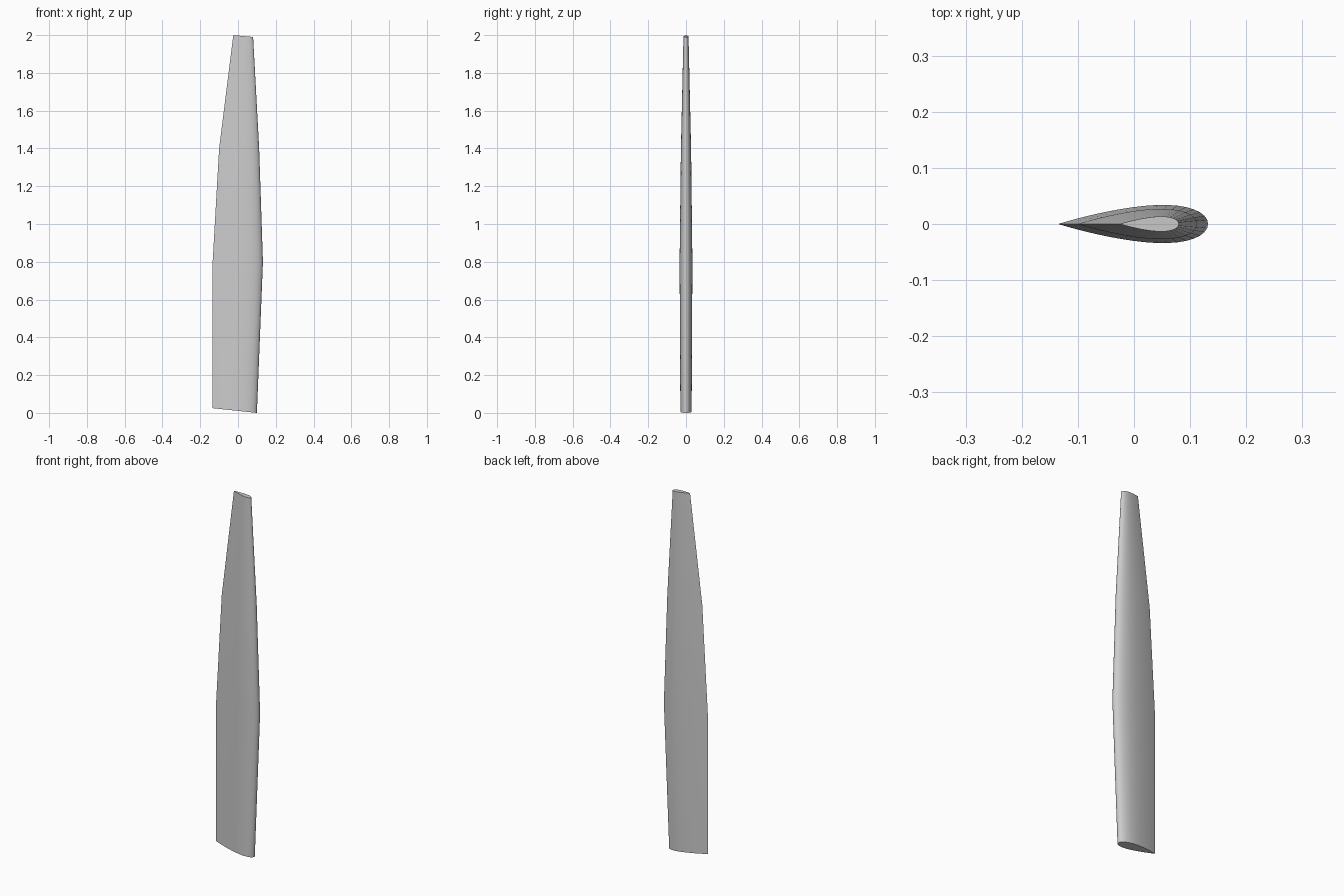
import bpy
import bmesh
import math

cube = bpy.data.objects.get("Cube")
if cube:
    bpy.data.objects.remove(cube)

grey = bpy.data.materials.new("light_grey")
grey.use_nodes = True
colour = (0.6, 0.6, 0.6, 1)
grey.diffuse_color = colour
grey.node_tree.nodes["Principled BSDF"].inputs["Base Color"].default_value = colour

THICKNESS = 0.255
STEPS = 20


def half_thickness(t):
    """Symmetric foil with a closed trailing edge, t = 0 at the nose."""
    return 5 * THICKNESS * (0.2969 * math.sqrt(t) - 0.126 * t - 0.3516 * t ** 2
                            + 0.2843 * t ** 3 - 0.1036 * t ** 4)


def foil_outline():
    """Points from the trailing edge round the nose and back, without a repeat."""
    points = []
    for i in range(2 * STEPS):
        angle = math.pi * i / STEPS
        t = (1 + math.cos(angle)) / 2
        side = 1 if i < STEPS else -1
        y = 0 if i == 0 else side * half_thickness(t)
        points.append((t, y))
    return points


# Sections: trailing x, trailing z, leading x, leading z
sections = [
    (-0.135, 0.025, 0.10, 0.0),
    (-0.135, 0.785, 0.132, 0.80),
    (-0.10, 1.40, 0.112, 1.40),
    (-0.025, 2.0, 0.08, 1.99),
]

# Loft the blade through the sections and cap both ends
bm = bmesh.new()
rings = []
for tx, tz, lx, lz in sections:
    chord = lx - tx
    rings.append([bm.verts.new((lx - chord * t, chord * y, lz + (tz - lz) * t))
                  for t, y in foil_outline()])
for low, high in zip(rings, rings[1:]):
    for i in range(len(low)):
        j = (i + 1) % len(low)
        bm.faces.new((low[i], low[j], high[j], high[i]))
bm.faces.new(rings[0])
bm.faces.new(rings[-1])
bmesh.ops.recalc_face_normals(bm, faces=bm.faces)

mesh = bpy.data.meshes.new("blade")
bm.to_mesh(mesh)
bm.free()
mesh.materials.append(grey)
blade = bpy.data.objects.new("blade", mesh)
bpy.context.collection.objects.link(blade)

# Smooth skin with crisp caps and trailing edge
bpy.ops.object.select_all(action="DESELECT")
blade.select_set(True)
bpy.context.view_layer.objects.active = blade
bpy.ops.object.shade_smooth_by_angle(angle=math.radians(25))
